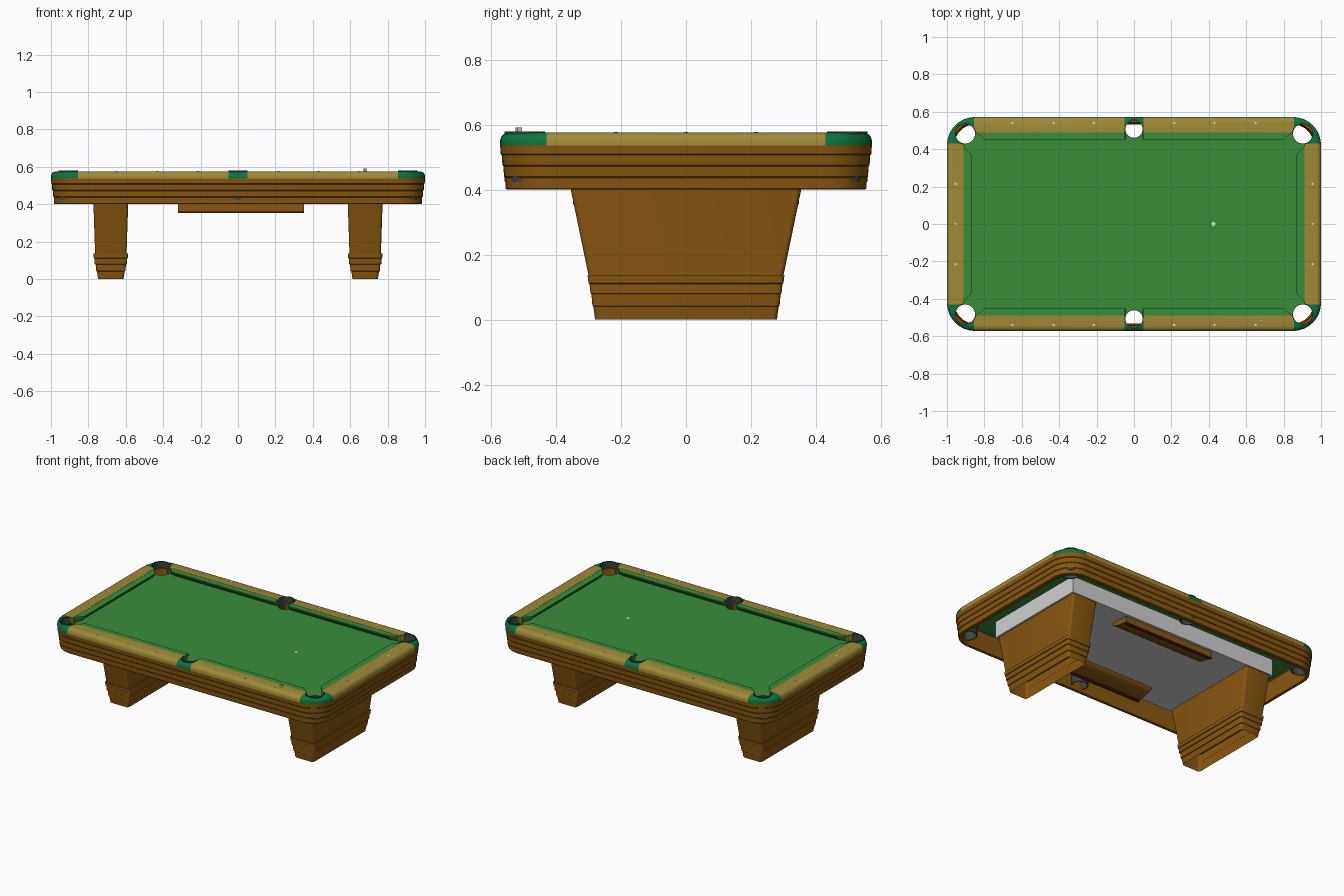
import bpy, bmesh, math
from mathutils import Matrix, Vector

if "Cube" in bpy.data.objects:
    bpy.data.objects.remove(bpy.data.objects["Cube"])


def material(name, r, g, b):
    m = bpy.data.materials.new(name)
    m.use_nodes = True
    col = [(c / 255 / 12.92 if c < 11 else ((c / 255 + 0.055) / 1.055) ** 2.4) for c in (r, g, b)] + [1]
    m.diffuse_color = col
    m.node_tree.nodes["Principled BSDF"].inputs["Base Color"].default_value = col
    return m


WOOD = material("brown wood", 136, 86, 16)
RAIL = material("light rail wood", 160, 138, 56)
CAST = material("dark green casting", 14, 116, 62)
CLOTH = material("green cloth", 57, 140, 57)
LINER = material("pocket liner", 56, 68, 64)
SLATE = material("pale slate", 208, 208, 208)
TRIM = material("dark red trim", 84, 34, 16)
PEARL = material("pearl inlay", 225, 225, 220)


def finish(name, bm, mats, smooth=True):
    bmesh.ops.recalc_face_normals(bm, faces=bm.faces)
    me = bpy.data.meshes.new(name)
    bm.to_mesh(me)
    bm.free()
    ob = bpy.data.objects.new(name, me)
    bpy.context.collection.objects.link(ob)
    for m in mats:
        me.materials.append(m)
    if smooth:
        bpy.ops.object.select_all(action='DESELECT')
        ob.select_set(True)
        bpy.context.view_layer.objects.active = ob
        bpy.ops.object.shade_smooth_by_angle(angle=math.radians(35))
    return ob


def ring(hx, hy, r, z, n=8):
    """Rounded rectangle at height z."""
    pts = []
    for q, (sx, sy) in enumerate([(1, 1), (-1, 1), (-1, -1), (1, -1)]):
        for i in range(n + 1):
            a = math.pi / 2 * (q + i / n)
            pts.append((sx * (hx - r) + r * math.cos(a), sy * (hy - r) + r * math.sin(a), z))
    return pts


def loft(rings, loop=False, wrap=True, caps=False):
    """Skin rings of points; loop joins the last ring to the first."""
    bm = bmesh.new()
    vs = [[bm.verts.new(p) for p in r] for r in rings]
    n = len(vs[0])
    for a, b in zip(vs, vs[1:] + (vs[:1] if loop else [])):
        for i in range(n if wrap else n - 1):
            j = (i + 1) % n
            bm.faces.new((a[i], a[j], b[j], b[i]))
    if caps:
        bm.faces.new(vs[0])
        bm.faces.new(vs[-1])
    return bm


def tube(cx, cy, r, thick, z0, z1, mid=0, half=math.pi, n=32):
    """Pocket wall: a full tube, or an arc of it around angle mid."""
    full = half >= math.pi
    prof = [(r, z0), (r, z1), (r + thick, z1), (r + thick, z0)]
    rings = []
    for i in range(n if full else n + 1):
        a = mid - half + 2 * half * i / n
        rings.append([(cx + p * math.cos(a), cy + p * math.sin(a), z) for p, z in prof])
    return loft(rings, loop=full, caps=not full)


def disc(name, x, y, z, r, h, mat):
    bm = bmesh.new()
    bmesh.ops.create_cone(bm, cap_ends=True, segments=12, radius1=r, radius2=r, depth=h,
                          matrix=Matrix.Translation((x, y, z)))
    return finish(name, bm, [mat])


def box(name, hx, hy, z0, z1, mat):
    bm = bmesh.new()
    bmesh.ops.create_cube(bm, size=1, matrix=Matrix.Translation((0, 0, (z0 + z1) / 2))
                          @ Matrix.Diagonal((2 * hx, 2 * hy, z1 - z0, 1)))
    return finish(name, bm, [mat], False)


# Pocket places: x, y, radius, outward angle, half arc above the bed
pockets = [(sx * 0.902, sy * 0.482, 0.052, math.atan2(sy, sx), 1.75) for sx in (-1, 1) for sy in (-1, 1)]
pockets += [(0, sy * 0.507, 0.046, sy * math.pi / 2, 1.65) for sy in (-1, 1)]
BED = 0.537


def cut_pockets(ob):
    for x, y, r, mid, half in pockets:
        cutter = disc("pocket_cutter", x, y, 0.5, r + 0.003, 0.4, LINER)
        cutter.hide_render = True
        bm = bmesh.new()
        bmesh.ops.create_cone(bm, cap_ends=True, segments=32, radius1=r + 0.003, radius2=r + 0.003,
                              depth=0.4, matrix=Matrix.Translation((x, y, 0.5)))
        bm.to_mesh(cutter.data)
        bm.free()
        mod = ob.modifiers.new("pocket", 'BOOLEAN')
        mod.operation, mod.solver, mod.object = 'DIFFERENCE', 'EXACT', cutter
        bpy.ops.object.select_all(action='DESELECT')
        bpy.context.view_layer.objects.active = ob
        ob.select_set(True)
        bpy.ops.object.modifier_apply(modifier=mod.name)
        bpy.data.objects.remove(cutter)


# Apron: stepped bands around a hollow shell
prof = []
for i, (top, low) in enumerate([(0.536, 0.506), (0.506, 0.471), (0.471, 0.436), (0.436, 0.4)]):
    prof += [(0.005 * i, top), (0.005 * i + 0.002, low + 0.004), (0.005 * i + 0.006, low)]
prof += [(0.04, 0.4), (0.03, 0.536)]
finish("apron", loft([ring(1 - o, 0.572 - o, 0.15 - o, z) for o, z in prof], loop=True), [WOOD])

# Rail frame: wood rails with green castings at the pockets
prof = [(0, 0.536), (0, 0.552), (0.004, 0.563), (0.012, 0.571), (0.025, 0.575)]
rings = [ring(1 - o, 0.572 - o, 0.15 - o, z) for o, z in prof]
rings += [ring(0.912, 0.488, 0.01, 0.575), ring(0.912, 0.488, 0.01, 0.536)]
bm = loft(rings, loop=True)
CX, CY, SX = 0.855, 0.43, 0.05
for axis, d in [(0, CX), (0, -CX), (0, SX), (0, -SX), (1, CY), (1, -CY)]:
    no = Vector((1, 0, 0)) if axis == 0 else Vector((0, 1, 0))
    bmesh.ops.bisect_plane(bm, geom=bm.verts[:] + bm.edges[:] + bm.faces[:], plane_co=no * d, plane_no=no)
rail = finish("rail_frame", bm, [RAIL, CAST])
cut_pockets(rail)
for p in rail.data.polygons:
    x, y = abs(p.center.x), abs(p.center.y)
    p.material_index = int(x < SX or (x > CX and y > CY))

# Bed with pocket holes, and the slate block under it
bed = box("cloth_bed", 0.925, 0.505, 0.51, BED, CLOTH)
cut_pockets(bed)
box("slate_block", 0.785, 0.362, 0.4, 0.51, SLATE)

# Cushions: wedge strips with an undercut nose and angled ends
def cushion(name, a0, a1, back, n0, n1, nose, place):
    top = [(a0, back), (a1, back), (n1, nose), (n0, nose)]
    mid = 0.03
    low = [(a0, back), (a1, back), (n1, nose + mid), (n0, nose + mid)]
    rings = [[place(u, v) + (z,) for u, v in pts] for pts, z in ((top, 0.574), (top, 0.566), (low, BED - 0.002))]
    finish(name, loft(rings, caps=True), [CLOTH], False)


for s in (-1, 1):
    side = "back" if s > 0 else "front"
    for t in (-1, 1):
        cushion(f"cushion_{side}_{'left' if t > 0 else 'right'}", 0.05, 0.845, 0.49, 0.046, 0.8, 0.45,
                lambda u, v: (t * u, s * v))
    cushion(f"cushion_end_{'left' if s > 0 else 'right'}", -0.42, 0.42, 0.914, -0.37, 0.37, 0.868,
            lambda u, v: (s * v, u))

# Pocket liners: tube below the bed, open toward the bed above it
for i, (x, y, r, mid, half) in enumerate(pockets):
    finish(f"pocket_tube_{i}", tube(x, y, r, 0.006, 0.425, BED - 0.004), [LINER])
    finish(f"pocket_collar_{i}", tube(x, y, r, 0.006, BED - 0.004, 0.579, mid, half), [LINER])

# Legs: tapered pedestals on a stepped base, open underneath
prof = [(0.093, 0.355, 0.402), (0.084, 0.3, 0.136), (0.092, 0.303, 0.136), (0.091, 0.3, 0.112),
        (0.087, 0.297, 0.11), (0.086, 0.294, 0.08), (0.081, 0.291, 0.078), (0.078, 0.288, 0.042),
        (0.074, 0.285, 0.04), (0.068, 0.28, 0)]
for s in (-1, 1):
    bm = loft([ring(hx, hy, 0.015, z, 4) for hx, hy, z in prof])
    bmesh.ops.translate(bm, verts=bm.verts, vec=(s * 0.68, 0, 0))
    finish("left_leg" if s > 0 else "right_leg", bm, [WOOD])

# Ball return troughs: coved strips under the long edges
cove = [(0.345 - 0.13 * math.sin(a), 0.402 - 0.04 * math.cos(a)) for a in [math.pi / 12 * k for k in range(1, 7)]]
for s in (-1, 1):
    side = "back" if s > 0 else "front"
    pts = [(0.345, 0.402), (0.345, 0.362)] + cove
    finish(f"trough_{side}", loft([[(x, s * y, z) for y, z in pts] for x in (-0.32, 0.353)], caps=True), [WOOD])
    lip = [(0.347, 0.354), (0.347, 0.363), (0.325, 0.363), (0.325, 0.354)]
    finish(f"trough_lip_{side}", loft([[(x, s * y, z) for y, z in lip] for x in (-0.32, 0.353)], caps=True),
           [TRIM], False)

# Sight inlays, cloth spot and chalk cube
for s in (-1, 1):
    for x in (0.215, 0.43, 0.65):
        for t in (-1, 1):
            disc("sight_inlay", t * x, s * 0.54, 0.575, 0.006, 0.003, PEARL)
    for y in (-0.215, 0, 0.215):
        disc("sight_inlay", s * 0.955, y, 0.575, 0.006, 0.003, PEARL)
disc("cloth_spot", 0.425, 0, BED, 0.011, 0.002, PEARL)
bm = bmesh.new()
bmesh.ops.create_cube(bm, size=0.015, matrix=Matrix.Translation((0.68, -0.515, 0.583)) @ Matrix.Rotation(0.4, 4, 'Z'))
finish("chalk_cube", bm, [SLATE], False)
